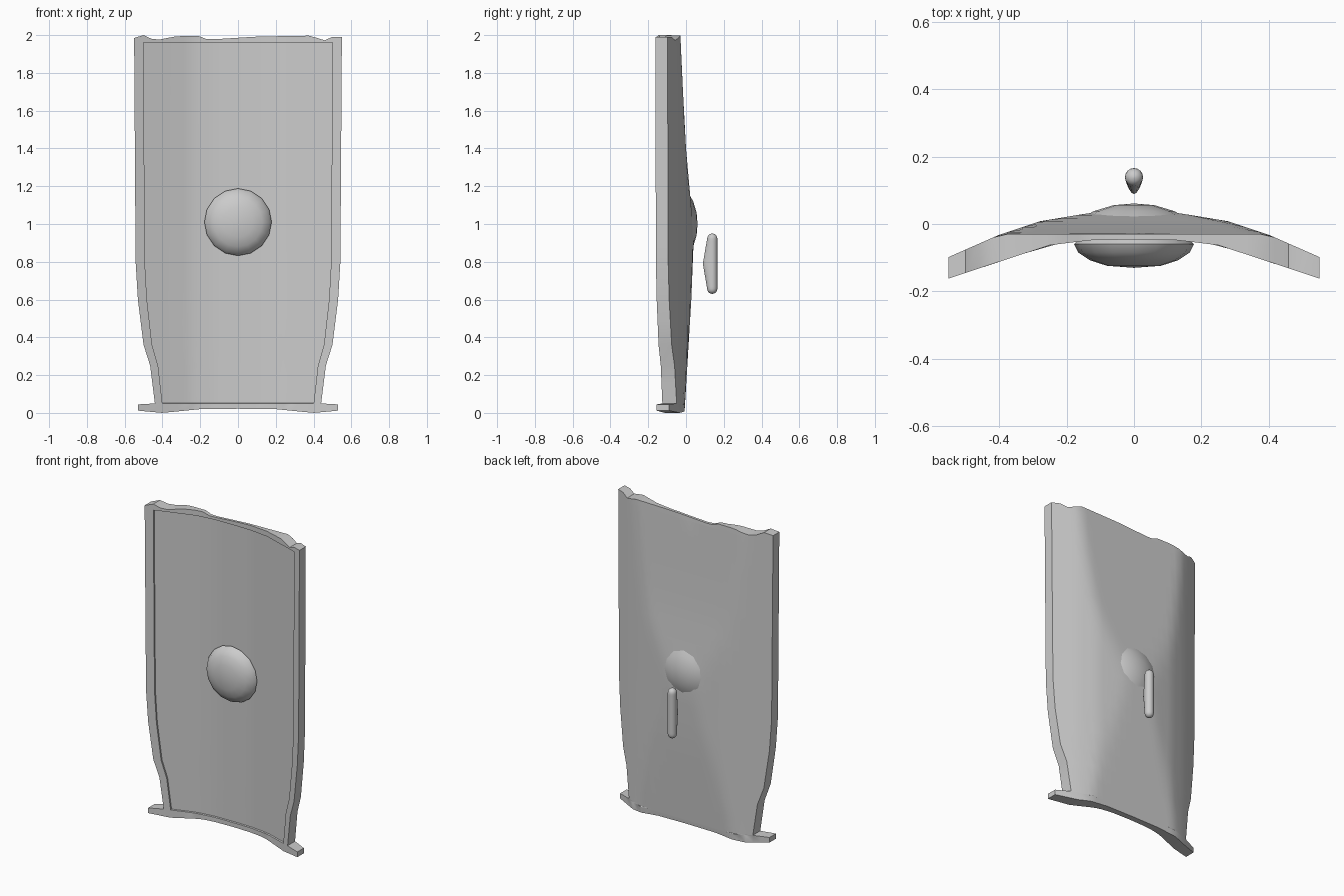
import bpy, bmesh, math

if "Cube" in bpy.data.objects:
    bpy.data.objects.remove(bpy.data.objects["Cube"])

grey = bpy.data.materials.new("light grey")
grey.diffuse_color = (0.6, 0.6, 0.6, 1)
grey.use_nodes = True
grey.node_tree.nodes["Principled BSDF"].inputs["Base Color"].default_value = grey.diffuse_color


def lerp(points, t):
    """Piecewise linear lookup through (position, value) pairs."""
    if t <= points[0][0]:
        return points[0][1]
    for (a, va), (b, vb) in zip(points, points[1:]):
        if t <= b:
            return va + (vb - va) * (t - a) / (b - a)
    return points[-1][1]


def finish(name, bm, angle=30):
    bmesh.ops.recalc_face_normals(bm, faces=bm.faces)
    mesh = bpy.data.meshes.new(name)
    bm.to_mesh(mesh)
    bm.free()
    obj = bpy.data.objects.new(name, mesh)
    bpy.context.collection.objects.link(obj)
    mesh.materials.append(grey)
    bpy.ops.object.select_all(action='DESELECT')
    obj.select_set(True)
    bpy.context.view_layer.objects.active = obj
    bpy.ops.object.shade_smooth_by_angle(angle=math.radians(angle))
    return obj


# Shield outline and cross-section curves
WIDTH = [(0, .53), (.046, .53), (.05, .44), (.25, .465), (.36, .5),
         (.6, .53), (.8, .542), (2, .55)]
FRONT = [(0, -.046), (.13, -.048), (.25, -.063), (.4, -.112), (.55, -.162)]
BACK = [(0, .045), (.08, .04), (.16, .028), (.28, .008), (.4, -.032), (.55, -.098)]
BACK_CAP = [(0, -.008), (.6, .028), (.95, .042), (1.15, .022), (1.4, 0),
            (1.7, -.016), (2, -.03)]
TOP = [(-.55, 1.985), (-.5, 2), (-.44, 1.972), (-.32, 1.995), (-.2, 1.995),
       (-.16, 1.976), (.1, 1.992), (.38, 1.997), (.46, 1.972), (.52, 2), (.55, 1.99)]
BOTTOM = [(0, .022), (.2, .02), (.4, 0), (.53, .012)]

# (position, is recessed panel) for columns and rows
inner = [-.91 + 1.82 * i / 24 for i in range(25)]
cols = [(-1, 0), (-.91, 0)] + [(u, 1) for u in inner] + [(.91, 0), (1, 0)]
rows = [(0, 0), (.045, 0), (.05, 0), (.052, 1)]
rows += [(z, 1) for z in (.15, .25, .36, .48, .6, .7, .8, .9, 1, 1.1, 1.2,
                          1.3, 1.4, 1.55, 1.7, 1.85, 1.96)]
rows += [(1.961, 0), (2, 0)]

bm = bmesh.new()
front, back = [], []
for z, panel_row in rows:
    f_row, b_row = [], []
    w = lerp(WIDTH, z)
    for u, panel_col in cols:
        x = u * w
        zz = lerp(TOP, x) if z == 2 else lerp(BOTTOM, abs(x)) if z == 0 else z
        yf = lerp(FRONT, abs(x)) + (.01 if panel_row and panel_col else 0)
        yb = max(min(lerp(BACK, abs(x)), lerp(BACK_CAP, z)), yf + .008)
        f_row.append(bm.verts.new((x, yf, zz)))
        b_row.append(bm.verts.new((x, yb, zz)))
    front.append(f_row)
    back.append(b_row)

nr, nc = len(rows), len(cols)
for i in range(nr - 1):
    for j in range(nc - 1):
        for g in (front, back):
            bm.faces.new((g[i][j], g[i][j + 1], g[i + 1][j + 1], g[i + 1][j]))
    for j in (0, nc - 1):
        bm.faces.new((front[i][j], front[i + 1][j], back[i + 1][j], back[i][j]))
for j in range(nc - 1):
    for i in (0, nr - 1):
        bm.faces.new((front[i][j], front[i][j + 1], back[i][j + 1], back[i][j]))
bmesh.ops.remove_doubles(bm, verts=bm.verts, dist=1e-5)
finish("shield_body", bm)


# Round bosses: rings of (radius, y) around a centre height
def boss(name, profile, z0, tip_y, segments):
    bm = bmesh.new()
    rings = [[bm.verts.new((r * math.cos(2 * math.pi * k / segments), y,
                            z0 + r * math.sin(2 * math.pi * k / segments)))
              for k in range(segments)] for r, y in profile]
    for a, b in zip(rings, rings[1:]):
        for k in range(segments):
            n = (k + 1) % segments
            bm.faces.new((a[k], a[n], b[n], b[k]))
    tip = bm.verts.new((0, tip_y, z0))
    for k in range(segments):
        bm.faces.new((rings[-1][k], rings[-1][(k + 1) % segments], tip))
    bm.faces.new(rings[0])
    finish(name, bm, 40)


boss("front_boss", [(.15, -.035), (.178, -.06), (.165, -.085), (.13, -.108),
                    (.08, -.124)], 1.01, -.13, 16)
boss("back_boss", [(.16, .015), (.12, .038), (.06, .056)], 1.0, .061, 12)

# Handle: capsule whose inner side is drawn out to a ridge at mid height
bm = bmesh.new()
SEG, R, Z0, HALF = 16, .027, .79, .16
rings = []
for k in range(25):
    t = -1 + 2 * k / 24
    t = math.copysign(1 - (1 - abs(t)) ** 1.6, t)
    dz = HALF * t * .999
    over = max(0, abs(dz) - (HALF - R))
    r = math.sqrt(max(R * R - over * over, 1e-6))
    stretch = 1 + .85 * max(0, 1 - abs(dz) / (HALF - R))
    ring = []
    for s in range(SEG):
        a = 2 * math.pi * s / SEG
        x, y = r * math.cos(a), r * math.sin(a)
        if y < 0:
            # narrow the section towards the ridge
            x *= 1 - .35 * (stretch - 1) * abs(math.sin(a))
            y *= stretch
        ring.append(bm.verts.new((x, .139 + y, Z0 + dz)))
    rings.append(ring)
for a, b in zip(rings, rings[1:]):
    for s in range(SEG):
        n = (s + 1) % SEG
        bm.faces.new((a[s], a[n], b[n], b[s]))
bm.faces.new(rings[0])
bm.faces.new(rings[-1])
finish("back_handle", bm, 40)
